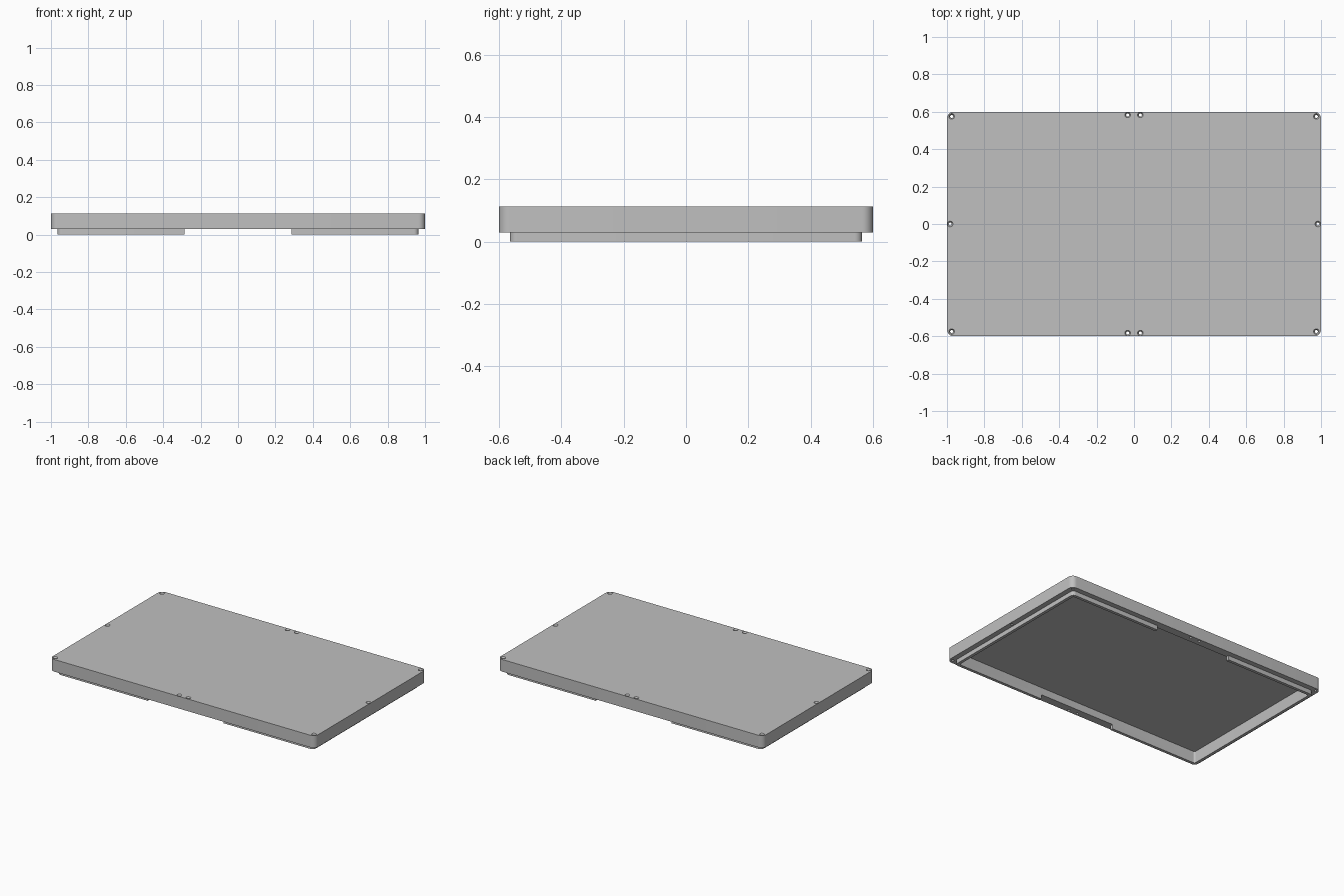
import bpy
import bmesh
from math import cos, sin, pi

cube = bpy.data.objects.get("Cube")
if cube:
    bpy.data.objects.remove(cube, do_unlink=True)

TOP, LEDGE, POCKET = 0.113, 0.03, 0.08

grey = bpy.data.materials.new("light grey")
grey.use_nodes = True
grey.diffuse_color = (0.527, 0.527, 0.527, 1)
for node in grey.node_tree.nodes:
    if node.type == 'BSDF_PRINCIPLED':
        node.inputs["Base Color"].default_value = grey.diffuse_color


def rounded_rect(hx, hy, r, steps=8):
    """Outline of a rectangle with rounded corners."""
    pts = []
    for i, (sx, sy) in enumerate([(1, 1), (-1, 1), (-1, -1), (1, -1)]):
        for k in range(steps + 1):
            a = (i + k / steps) * pi / 2
            pts.append((sx * (hx - r) + r * cos(a), sy * (hy - r) + r * sin(a)))
    return pts


def circle(cx, cy, r, n=24):
    return [(cx + r * cos(2 * pi * k / n), cy + r * sin(2 * pi * k / n)) for k in range(n)]


def loft(bm, rings):
    """Closed solid through a stack of (outline, height) rings."""
    stack = [[bm.verts.new((x, y, z)) for x, y in pts] for pts, z in rings]
    n = len(stack[0])
    for low, high in zip(stack, stack[1:]):
        for i in range(n):
            j = (i + 1) % n
            bm.faces.new((low[i], low[j], high[j], high[i]))
    bm.faces.new(stack[0][::-1])
    bm.faces.new(stack[-1])


def solid(name, stacks):
    bm = bmesh.new()
    for rings in stacks:
        loft(bm, rings)
    bmesh.ops.recalc_face_normals(bm, faces=bm.faces)
    mesh = bpy.data.meshes.new(name)
    bm.to_mesh(mesh)
    bm.free()
    mesh.materials.append(grey)
    obj = bpy.data.objects.new(name, mesh)
    bpy.context.collection.objects.link(obj)
    return obj


def cut(obj, cutter):
    mod = obj.modifiers.new("cut", 'BOOLEAN')
    mod.operation = 'DIFFERENCE'
    mod.solver = 'EXACT'
    mod.object = cutter
    cutter.hide_render = True
    bpy.context.view_layer.objects.active = obj
    bpy.ops.object.modifier_apply(modifier=mod.name)


# Cover plate and the locating lip under it
cover = solid("cover", [[(rounded_rect(1, 0.6, 0.035), LEDGE),
                         (rounded_rect(1, 0.6, 0.035), TOP)]])
lip = solid("locating_lip", [[(rounded_rect(0.965, 0.565, 0.024), 0),
                              (rounded_rect(0.965, 0.565, 0.024), LEDGE)]])

# Hollow underside, shared by cover and lip
inner = rounded_rect(0.945, 0.545, 0.012)
pocket = solid("pocket_cutter", [[(inner, -0.05), (inner, POCKET)]])

# Gap in the lip on the front and back edges
gap_outline = rounded_rect(0.285, 0.7, 0.001, 1)
gap = solid("gap_cutter", [[(gap_outline, -0.05), (gap_outline, 0.06)]])

# Countersunk screw holes around the rim
spots = [(-0.983, 0), (0.983, 0)]
for sx in (-1, 1):
    for sy in (-1, 1):
        spots += [(sx * 0.975, sy * 0.575), (sx * 0.034, sy * 0.583)]
holes = solid("hole_cutter", [
    [(circle(x, y, 0.008), 0.01), (circle(x, y, 0.008), TOP - 0.012),
     (circle(x, y, 0.015), TOP), (circle(x, y, 0.015), TOP + 0.02)]
    for x, y in spots])

cut(cover, pocket)
cut(cover, holes)
cut(lip, pocket)
cut(lip, gap)
for helper in (pocket, gap, holes):
    bpy.data.objects.remove(helper, do_unlink=True)

# Smooth the rounded corners, keep the edges sharp
bpy.ops.object.select_all(action='DESELECT')
for obj in (cover, lip):
    obj.select_set(True)
bpy.context.view_layer.objects.active = cover
bpy.ops.object.shade_smooth_by_angle(angle=pi / 6)
